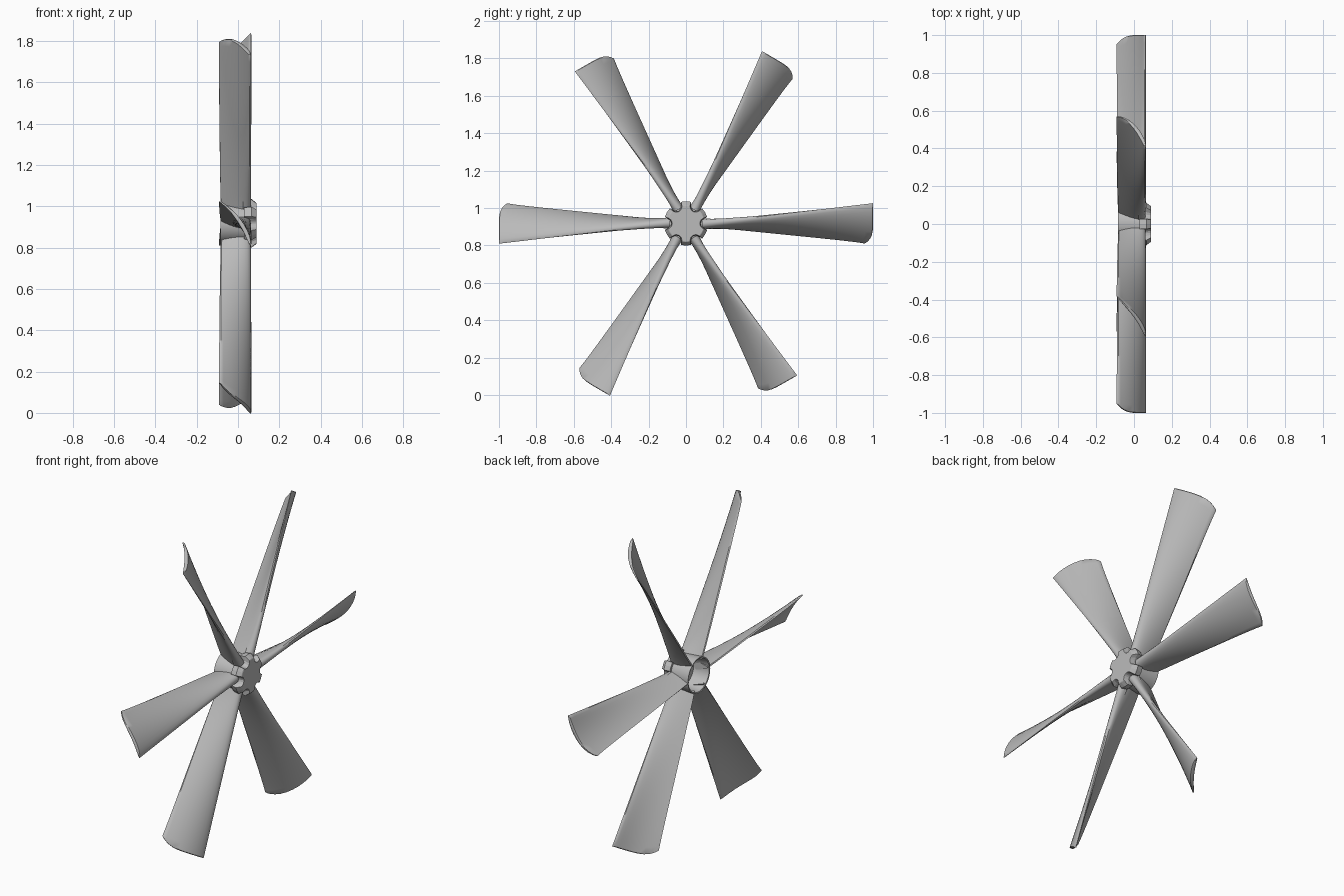
import bpy, bmesh
from math import sin, cos, pi, sqrt, radians
from mathutils import Vector

cube = bpy.data.objects.get("Cube")
if cube:
    bpy.data.objects.remove(cube, do_unlink=True)

AXIS = Vector((0, 0, 0.917))
BLADES = 6

metal = bpy.data.materials.new("plain_grey")
metal.use_nodes = True
GREY = (0.5, 0.5, 0.5, 1)
metal.diffuse_color = GREY
metal.node_tree.nodes["Principled BSDF"].inputs["Base Color"].default_value = GREY


def finish(bm, name, smooth=True):
    bmesh.ops.recalc_face_normals(bm, faces=bm.faces)
    mesh = bpy.data.meshes.new(name)
    bm.to_mesh(mesh)
    bm.free()
    mesh.materials.append(metal)
    ob = bpy.data.objects.new(name, mesh)
    ob.location = AXIS
    bpy.context.collection.objects.link(ob)
    if smooth:
        bpy.ops.object.select_all(action='DESELECT')
        ob.select_set(True)
        bpy.context.view_layer.objects.active = ob
        bpy.ops.object.shade_smooth_by_angle(angle=radians(40))
    return ob


def loft(bm, loops, caps=(True, True)):
    """Skin a list of closed loops with quads."""
    rings = [[bm.verts.new(p) for p in loop] for loop in loops]
    for a, b in zip(rings, rings[1:]):
        for i in range(len(a)):
            j = (i + 1) % len(a)
            bm.faces.new((a[i], a[j], b[j], b[i]))
    for ring, cap in zip((rings[0], rings[-1]), caps):
        if cap:
            bm.faces.new(ring)


def circle(x, r, n=36):
    return [(x, r * cos(2 * pi * i / n), r * sin(2 * pi * i / n)) for i in range(n)]


def mix(a, b, f):
    return a + (b - a) * f


# Blade section: twisted, cambered foil, chord nearly axial at the root
def foil(s, steps=12, shrink=1.0):
    lead = Vector((0.062, mix(0.0, 0.108, s)))
    trail = Vector((mix(-0.08, -0.09, s ** 0.4), mix(-0.012, -0.108, s)))
    chord = trail - lead
    normal = Vector((-chord.y, chord.x)).normalized()
    half = mix(0.026, 0.009, s ** 0.6) * shrink
    bend = 0.024 * s
    points = []
    for side in (1, -1):
        for i in range(steps):
            k = i / steps if side == 1 else 1 - i / steps
            u = k * k * (3 - 2 * k)
            thick = half * (4 * (sqrt(u) - u) + 0.25 * u * (1 - u)) + 0.003 * u
            p = lead + chord * u + normal * (bend * 4 * u * (1 - u) + side * thick)
            # Round off the trailing corner of the tip
            radius = mix(0.085, 0.998, s) - 0.05 * u ** 6 * s ** 8
            points.append((p.x, radius, p.y))
    return points


def blade_mesh():
    bm = bmesh.new()
    loops = [foil(i / 24) for i in range(25)]
    loops.append([(x, y + 0.003, z) for x, y, z in foil(1, shrink=0.5)])
    loft(bm, loops)
    return bm


# Small pointed fin lying along each blade root
def fin_mesh():
    bm = bmesh.new()
    loft(bm, [[(0.025 + w * a, r, 0.022 + 0.4 * w * b)
               for a, b in ((1, 0), (0, 1), (-1, 0), (0, -1))]
              for r, w in ((0.09, 0.014), (0.13, 0.008), (0.165, 0.001))])
    return bm


for n in range(BLADES):
    for name, make in (("blade", blade_mesh), ("root_fin", fin_mesh)):
        part = finish(make(), f"{name}_{n + 1}")
        part.rotation_euler.x = n * 2 * pi / BLADES

# Hub shell: thin collar, open at the rear, closed by an inner web
bm = bmesh.new()
loft(bm, [circle(x, r) for x, r in
          ((0.01, 0.085), (-0.083, 0.096), (-0.085, 0.103), (0.03, 0.098), (0.04, 0.08))])
finish(bm, "hub_shell")


# Front cap: chamfered plate with a rounded notch over each blade root
def cap_outline(x, r, depth):
    loop = []
    for n in range(BLADES):
        for deg in (-30, -19, -17, -13, -7, 0, 7, 13, 17, 19):
            cut = depth * sqrt(1 - (deg / 17) ** 2) if abs(deg) < 17 else 0
            a = radians(deg + 60 * n)
            loop.append((x, (r - cut) * cos(a), (r - cut) * sin(a)))
    return loop


bm = bmesh.new()
loft(bm, [cap_outline(*ring) for ring in
          ((0.03, 0.112, 0.035), (0.065, 0.118, 0.04), (0.088, 0.1, 0.025), (0.09, 0.096, 0.022))])
finish(bm, "hub_cap", smooth=False)
